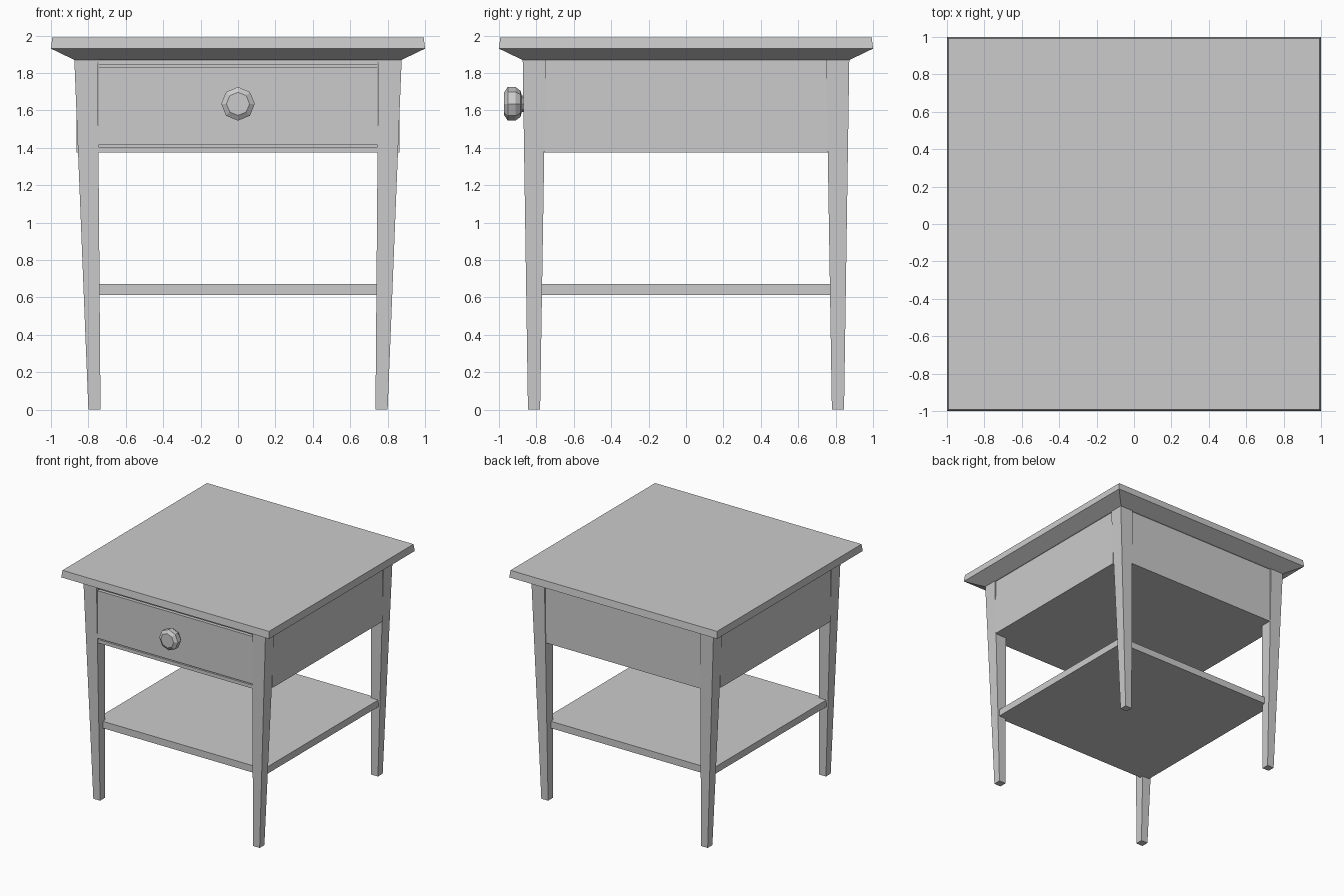
import bpy, bmesh, math
from mathutils import Matrix

if "Cube" in bpy.data.objects:
    bpy.data.objects.remove(bpy.data.objects["Cube"])


def add_object(name, bm):
    bmesh.ops.recalc_face_normals(bm, faces=bm.faces)
    mesh = bpy.data.meshes.new(name)
    bm.to_mesh(mesh)
    bm.free()
    obj = bpy.data.objects.new(name, mesh)
    bpy.context.collection.objects.link(obj)
    return obj


def loft(name, rings):
    """Skin a closed solid through rings of points."""
    bm = bmesh.new()
    loops = [[bm.verts.new(p) for p in ring] for ring in rings]
    n = len(loops[0])
    for a, b in zip(loops, loops[1:]):
        for i in range(n):
            j = (i + 1) % n
            bm.faces.new((a[i], a[j], b[j], b[i]))
    bm.faces.new(loops[0])
    bm.faces.new(loops[-1])
    return add_object(name, bm)


def rect(x0, x1, y0, y1, z):
    return [(x0, y0, z), (x1, y0, z), (x1, y1, z), (x0, y1, z)]


def box(name, x0, x1, y0, y1, z0, z1):
    return loft(name, [rect(x0, x1, y0, y1, z0), rect(x0, x1, y0, y1, z1)])


# Table top with a bevelled underside
loft("table_top", [rect(-s, s, -s, s, z)
                   for s, z in ((0.875, 1.87), (1.0, 1.93), (0.993, 1.99))])

# Four tapered legs
for sx, side in ((-1, "left"), (1, "right")):
    for sy, end in ((-1, "front"), (1, "back")):
        loft(f"{end}_{side}_leg", [
            rect(sx * 0.735, sx * 0.80, sy * 0.78, sy * 0.845, 0),
            rect(sx * 0.75, sx * 0.875, sy * 0.75, sy * 0.873, 1.87)])

# Case panels between the legs
for sx, side in ((-1, "left"), (1, "right")):
    box(f"{side}_panel", sx * 0.80, sx * 0.863, -0.757, 0.757, 1.375, 1.87)
box("back_panel", -0.747, 0.747, 0.80, 0.86, 1.375, 1.87)
box("case_bottom", -0.80, 0.80, -0.80, 0.80, 1.375, 1.40)

# Rails above and below the drawer
box("bottom_rail", -0.747, 0.747, -0.86, -0.78, 1.375, 1.405)
box("top_rail", -0.747, 0.747, -0.86, -0.78, 1.845, 1.87)

# Drawer front
box("drawer_front", -0.747, 0.747, -0.863, -0.80, 1.416, 1.83)

# Eight-sided drawer knob, turned around the y axis
profile = [(0.04, -0.85), (0.045, -0.878), (0.07, -0.885), (0.09, -0.912),
           (0.09, -0.953), (0.062, -0.972)]
loft("drawer_knob", [[(r * math.cos(i * math.pi / 4), y,
                       1.635 + r * math.sin(i * math.pi / 4)) for i in range(8)]
                     for r, y in profile])

# Lower shelf, let into the legs
box("lower_shelf", -0.81, 0.81, -0.80, 0.80, 0.612, 0.672)
